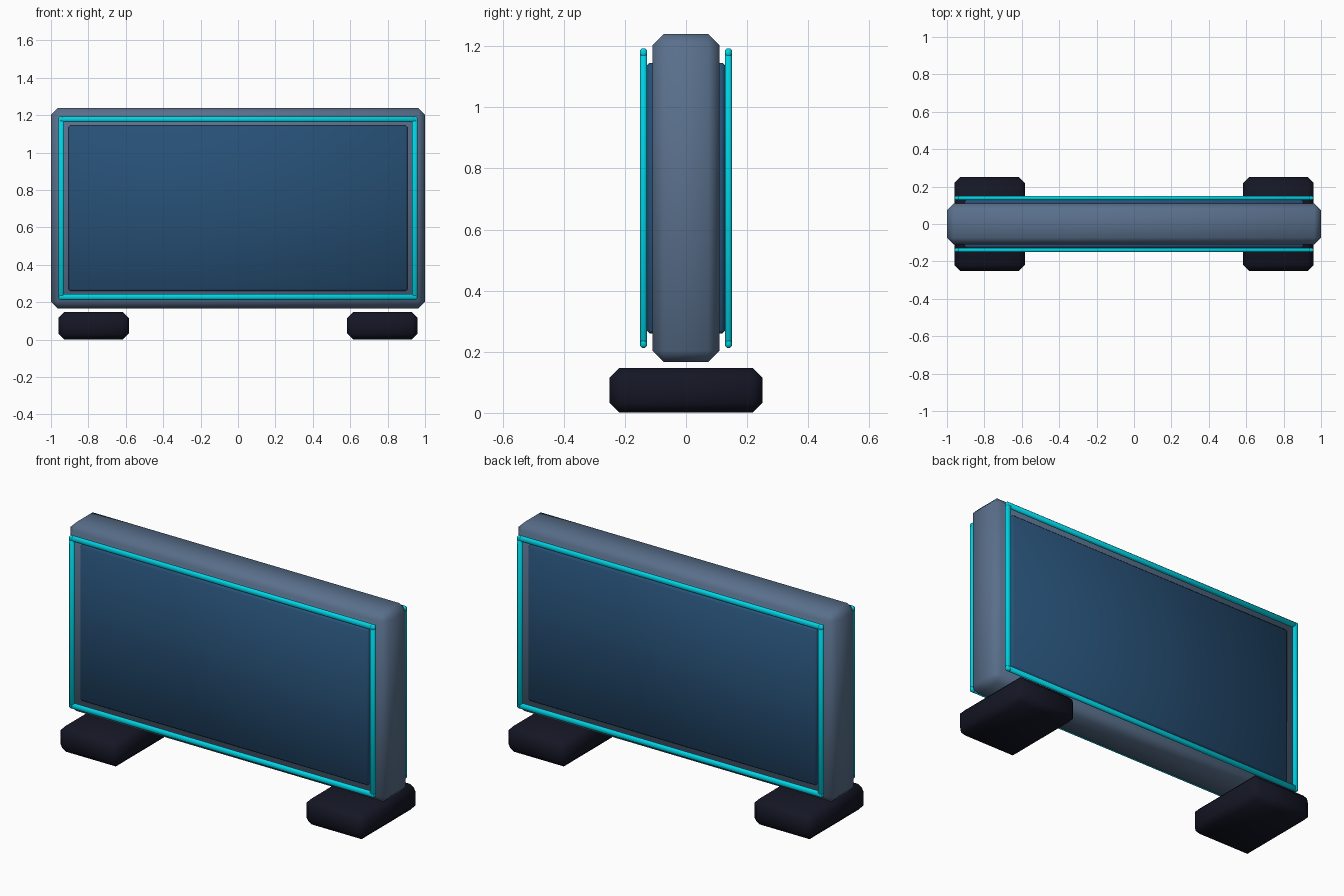
import bpy, bmesh
from math import radians

if "Cube" in bpy.data.objects:
    bpy.data.objects.remove(bpy.data.objects["Cube"])


def material(name, rgb):
    m = bpy.data.materials.new(name)
    m.diffuse_color = (*rgb, 1)
    m.use_nodes = True
    m.node_tree.nodes["Principled BSDF"].inputs["Base Color"].default_value = m.diffuse_color
    return m


SLATE = material("slate", (0.10, 0.16, 0.26))
NAVY = material("navy", (0.02, 0.08, 0.18))
CYAN = material("cyan", (0.0, 0.65, 0.78))
BLACK = material("black", (0.007, 0.008, 0.018))


def box(name, center, size, bevel, mat):
    """Box with chamfered edges and smooth shading."""
    bm = bmesh.new()
    bmesh.ops.create_cube(bm, size=1)
    bmesh.ops.scale(bm, vec=size, verts=bm.verts)
    bmesh.ops.bevel(bm, geom=bm.edges[:], offset=bevel, segments=1,
                    affect='EDGES', profile=0.5)
    me = bpy.data.meshes.new(name)
    bm.to_mesh(me)
    bm.free()
    ob = bpy.data.objects.new(name, me)
    ob.location = center
    me.materials.append(mat)
    bpy.context.collection.objects.link(ob)
    bpy.ops.object.select_all(action='DESELECT')
    ob.select_set(True)
    bpy.context.view_layer.objects.active = ob
    bpy.ops.object.shade_smooth_by_angle(angle=radians(60))
    return ob


MID = 0.703  # height of the screen centre

# Main casing
box("casing", (0, 0, MID), (2.0, 0.218, 1.072), 0.036, SLATE)

# Screen and glowing trim on both faces
for side, s in (("front", -1), ("back", 1)):
    box(f"{side}_screen", (0, s * 0.113, MID), (1.812, 0.03, 0.885), 0.009, NAVY)
    y = s * 0.139
    for name, d in (("lower", -1), ("upper", 1)):
        box(f"{side}_{name}_trim", (0, y, MID + d * 0.475),
            (1.92, 0.024, 0.03), 0.007, CYAN)
    for name, d in (("left", -1), ("right", 1)):
        box(f"{side}_{name}_trim", (d * 0.945, y, MID),
            (0.03, 0.024, 0.98), 0.007, CYAN)

# Feet
for name, d in (("left", -1), ("right", 1)):
    box(f"{name}_foot", (d * 0.772, 0, 0.074), (0.378, 0.5, 0.147), 0.032, BLACK)
